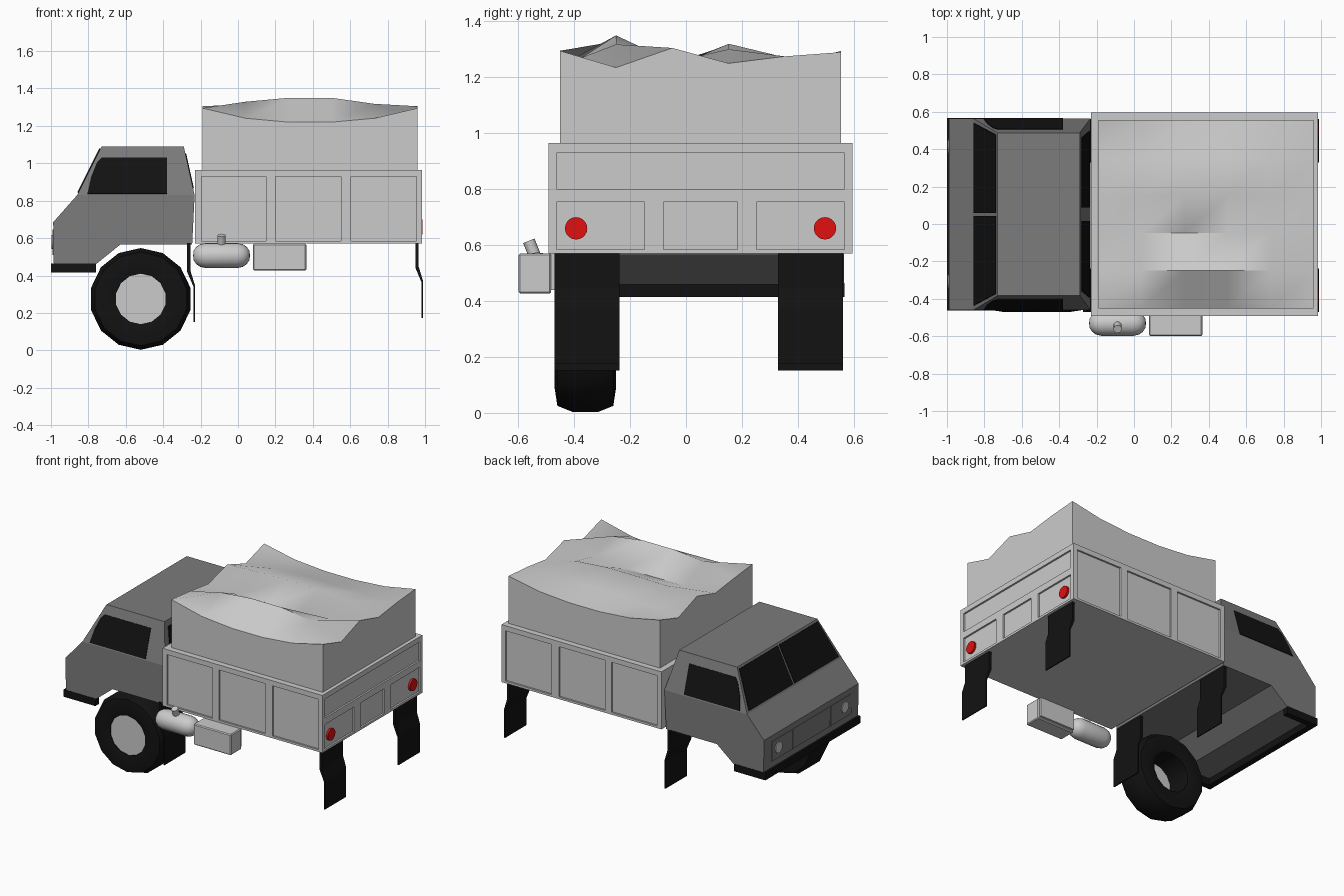
import bpy, bmesh, math
from mathutils import Vector

if "Cube" in bpy.data.objects:
    bpy.data.objects.remove(bpy.data.objects["Cube"])

CY = 0.052  # centre line of the truck body


def material(name, rgb):
    m = bpy.data.materials.new(name)
    m.diffuse_color = (*rgb, 1)
    m.use_nodes = True
    m.node_tree.nodes["Principled BSDF"].inputs["Base Color"].default_value = m.diffuse_color
    return m


BLACK = material("black", (0.006, 0.006, 0.006))
DARK = material("dark_grey", (0.2, 0.2, 0.2))
RED = material("red", (0.75, 0.005, 0.005))


def finish(name, bm, mat=None, smooth=None):
    bmesh.ops.recalc_face_normals(bm, faces=bm.faces)
    me = bpy.data.meshes.new(name)
    bm.to_mesh(me)
    bm.free()
    ob = bpy.data.objects.new(name, me)
    bpy.context.collection.objects.link(ob)
    if mat:
        me.materials.append(mat)
    if smooth:
        bpy.ops.object.select_all(action='DESELECT')
        ob.select_set(True)
        bpy.context.view_layer.objects.active = ob
        bpy.ops.object.shade_smooth_by_angle(angle=math.radians(smooth))
    return ob


def add_box(bm, lo, hi):
    lo, hi = Vector(lo), Vector(hi)
    vs = bmesh.ops.create_cube(bm, size=1)['verts']
    for v in vs:
        v.co = (lo + hi) / 2 + v.co * (hi - lo)


def box(name, lo, hi, mat=None, bevel=0):
    bm = bmesh.new()
    add_box(bm, lo, hi)
    if bevel:
        bmesh.ops.bevel(bm, geom=bm.edges[:], offset=bevel, segments=1, affect='EDGES')
    return finish(name, bm, mat)


def prism(name, pts, vec, mat=None):
    """Polygon extruded along a vector."""
    bm = bmesh.new()
    f = bm.faces.new([bm.verts.new(p) for p in pts])
    new = bmesh.ops.extrude_face_region(bm, geom=[f], use_keep_orig=True)['geom']
    bmesh.ops.translate(bm, vec=vec, verts=[v for v in new if isinstance(v, bmesh.types.BMVert)])
    return finish(name, bm, mat)


def lathe(name, prof, centre, axis, steps, mat=None, closed=False, smooth=None):
    """Profile of (along axis, radius) spun around the axis."""
    bm = bmesh.new()
    c, a = Vector(centre), Vector(axis).normalized()
    up = Vector((0, 0, 1)) if abs(a.z) < 0.5 else a.cross(Vector((1, 0, 0))).normalized()
    vs = [bm.verts.new(c + a * t + up * r) for t, r in prof]
    es = [bm.edges.new(p) for p in zip(vs, vs[1:])]
    if closed:
        es.append(bm.edges.new((vs[-1], vs[0])))
    bmesh.ops.spin(bm, geom=vs + es, cent=c, axis=a, angle=math.tau, steps=steps)
    bmesh.ops.remove_doubles(bm, verts=bm.verts, dist=1e-4)
    return finish(name, bm, mat, smooth)


def disc(name, centre, axis, r, depth, steps, mat=None):
    return lathe(name, [(0, 0), (0, r), (depth, r), (depth, 0)], centre, axis, steps, mat)


# Cab: side outline with half widths, side skin split at the belt line
outline = [(-.985, .46, .513), (-.76, .46, .513), (-.63, .565, .513), (-.245, .565, .513),
           (-.232, .83, .513), (-.29, 1.09, .435), (-.73, 1.09, .435), (-.86, .83, .513),
           (-.988, .685, .513)]
bm = bmesh.new()
L, R = [[bm.verts.new((x, CY + s * w, z)) for x, z, w in outline] for s in (1, -1)]
n = len(outline)
for i in range(n):
    j = (i + 1) % n
    bm.faces.new((L[i], L[j], R[j], R[i]))
for side in (L, R):
    bm.faces.new(side[4:8])
    bm.faces.new(side[:5] + side[7:])
finish("cab", bm, DARK)


def half_width(z):
    return .513 - .3 * (z - .83)


# Cab glass
for s, tag in ((-1, "right"), (1, "left")):
    side = [(-.805, .835), (-.785, .925), (-.755, 1.0), (-.73, 1.027), (-.38, 1.027), (-.38, .835)]
    prism("side_window_" + tag, [(x, CY + s * (half_width(z) - .006), z) for x, z in side],
          (0, s * .009, .003), BLACK)
    prism("windshield_" + tag, [(-.86 + .5 * (z - .83) + .004, CY + s * y, z) for y, z in
          ((.008, .84), (.488, .84), (.425, 1.075), (.008, 1.075))], (-.008, 0, .004), BLACK)
    prism("rear_window_" + tag, [(-.232 - .223 * (z - .83) - .004, CY + s * y, z) for y, z in
          ((.035, .865), (.445, .865), (.41, 1.05), (.035, 1.05))], (.008, 0, .002), BLACK)
    # Headlight with its panel
    box("headlight_panel_" + tag, (-.991, CY + s * .32 - .11, .51), (-.97, CY + s * .32 + .11, .645), DARK)
    disc("headlight_" + tag, (-.98, CY + s * .36, .58), (-1, 0, 0), .037, .016, 16)
box("grille_panel", (-.991, CY - .2, .51), (-.97, CY + .2, .645), DARK)

# U-shaped bumper
u = [(-.76, .515), (-1.0, .515), (-1.0, -.515), (-.76, -.515),
     (-.76, -.475), (-.96, -.475), (-.96, .475), (-.76, .475)]
prism("bumper", [(x, CY + y, .415) for x, y in u], (0, 0, .05), BLACK)

# Cargo bed with recessed panels
bed = box("cargo_bed", (-.23, CY - .543, .57), (.985, CY + .543, .965))
D = .012
bm = bmesh.new()
for x0, x1 in ((-.195, .15), (.2, .55), (.605, .955)):
    for s in (-1, 1):
        y0, y1 = sorted((CY + s * (.543 - D), CY + s * .6))
        add_box(bm, (x0, y0, .585), (x1, y1, .93))
for y0, y1, z0, z1 in ((-.515, .515, .8, .93), (-.515, -.2, .585, .755),
                       (-.132, .132, .585, .755), (.2, .515, .585, .755)):
    add_box(bm, (.985 - D, CY + y0, z0), (1.05, CY + y1, z1))
cutter = finish("panel_cutter", bm)
cutter.hide_render = True
mod = bed.modifiers.new("panels", 'BOOLEAN')
mod.operation, mod.solver, mod.object = 'DIFFERENCE', 'EXACT', cutter
bpy.context.view_layer.objects.active = bed
bpy.ops.object.modifier_apply(modifier="panels")
bpy.data.objects.remove(cutter)

# Draped cargo cover: front, middle and rear cross-sections blended along x
front = (1.295, 1.275, 1.25, 1.305, 1.235, 1.295)
middle = (1.22, 1.35, 1.235, 1.32, 1.27, 1.23)
rear = (1.295, 1.235, 1.305, 1.25, 1.275, 1.29)
blend = (0, .72, 1, 1, .72, 0)
bm = bmesh.new()
grid = []
for i in range(6):
    end = front if i < 3 else rear
    grid.append([bm.verts.new((-.19 + .23 * i, CY - .503 + .2012 * j,
                               end[j] + (middle[j] - end[j]) * blend[i])) for j in range(6)])
for i in range(5):
    for j in range(5):
        bm.faces.new((grid[i][j], grid[i + 1][j], grid[i + 1][j + 1], grid[i][j + 1]))
rim = [e for e in bm.edges if e.is_boundary]
skirt = bmesh.ops.extrude_edge_only(bm, edges=rim)['geom']
for v in skirt:
    if isinstance(v, bmesh.types.BMVert):
        v.co.z = .95
finish("cargo_cover", bm, smooth=45)

# Tail lights and mud flaps
for s, tag in ((-1, "right"), (1, "left")):
    disc("tail_light_" + tag, (.965, CY + s * .445, .66), (1, 0, 0), .04, .022, 20, RED)
    y0 = CY - .522 if s < 0 else CY + .277
    for x, dz, end in ((-.272, 0, "front"), (.948, .022, "rear")):
        flap = [(0, .575), (0, .42 + dz), (.034, .34 + dz), (.034, .152 + dz), (.041, .152 + dz),
                (.041, .35 + dz), (.018, .425 + dz), (.018, .575)]
        prism(f"mud_flap_{end}_{tag}", [(x + a, y0, z) for a, z in flap], (0, .232, 0), BLACK)

# Wheel: tyre ring and hub plate
WC = (-.52, -.36, .275)
tyre = [(-.095, .135), (-.11, .185), (-.1, .25), (-.045, .272), (.045, .272), (.1, .25),
        (.11, .185), (.095, .135)]
lathe("tyre", tyre, WC, (0, 1, 0), 14, BLACK, closed=True, smooth=35)
disc("wheel_hub", (-.52, -.45, .275), (0, 1, 0), .137, .02, 14)

# Air tank with filler cap
end = [(-.152, 0), (-.149, .025), (-.135, .046), (-.115, .06), (-.085, .067)]
lathe("tank", end + [(-a, r) for a, r in reversed(end)], (-.088, -.531, .507), (1, 0, 0), 20, smooth=40)
lathe("tank_cap", [(0, 0), (0, .022), (.065, .022), (.065, 0)], (-.088, -.538, .555),
      (0, -.4, 1), 12, smooth=40)

# Side storage box
box("storage_box", (.08, -.599, .427), (.365, -.482, .57), bevel=.006)
box("storage_box_back", (.09, -.485, .44), (.355, -.468, .57))
